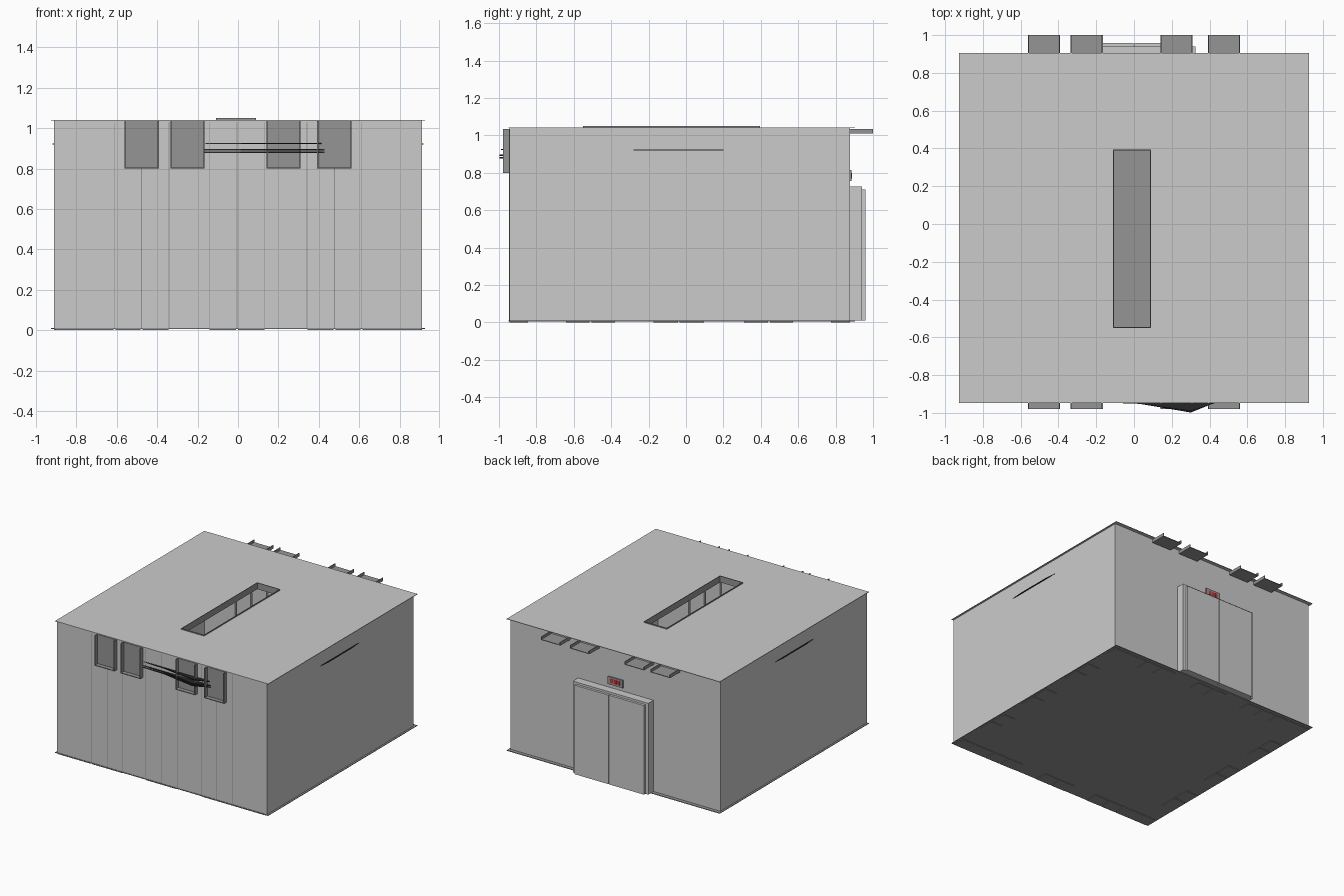
import bpy, bmesh, math
from mathutils import Matrix, Vector

if "Cube" in bpy.data.objects:
    bpy.data.objects.remove(bpy.data.objects["Cube"])


def material(name, col):
    m = bpy.data.materials.new(name)
    m.diffuse_color = (*col, 1)
    m.use_nodes = True
    m.node_tree.nodes["Principled BSDF"].inputs["Base Color"].default_value = m.diffuse_color
    return m


DARK = material("dark_metal", (0.3, 0.3, 0.3))
BLACK = material("black_cable", (0.02, 0.02, 0.02))
RED = material("red_display", (0.7, 0.03, 0.03))


def finish(name, bm, mat=None):
    bmesh.ops.recalc_face_normals(bm, faces=bm.faces)
    me = bpy.data.meshes.new(name)
    bm.to_mesh(me)
    bm.free()
    ob = bpy.data.objects.new(name, me)
    bpy.context.collection.objects.link(ob)
    if mat:
        me.materials.append(mat)
    return ob


def boxes(name, spans, mat=None, spin=None):
    """One object made of boxes given as x0,x1,y0,y1,z0,z1 (optional z turn about a pivot)."""
    bm = bmesh.new()
    for x0, x1, y0, y1, z0, z1 in spans:
        m = Matrix.Translation(((x0 + x1) / 2, (y0 + y1) / 2, (z0 + z1) / 2))
        m = m @ Matrix.Diagonal((x1 - x0, y1 - y0, z1 - z0, 1))
        if spin:
            m = Matrix.Translation(spin[0]) @ Matrix.Rotation(spin[1], 4, 'Z') @ m
        bmesh.ops.create_cube(bm, size=1, matrix=m)
    return finish(name, bm, mat)


def plate(name, pts, z0, z1, mat=None):
    """Flat outline extruded upward."""
    bm = bmesh.new()
    f = bm.faces.new([bm.verts.new((x, y, z0)) for x, y in pts])
    r = bmesh.ops.extrude_face_region(bm, geom=[f])
    bmesh.ops.translate(bm, vec=(0, 0, z1 - z0),
                        verts=[v for v in r["geom"] if isinstance(v, bmesh.types.BMVert)])
    return finish(name, bm, mat)


W, F, B = 0.912, -0.944, 0.876          # inner room limits
CY = (F + B) / 2
T = 0.008

# Walls
boxes("front_wall", [(-W, W, F, F + T, 0.008, 1.038)])
boxes("back_wall", [(-W, W, B - T, B, 0.008, 1.038)])
for s, n in ((-1, "left"), (1, "right")):
    x = sorted((s * W, s * (W - T)))
    boxes(n + "_wall", [(*x, F, B, 0.008, 1.038)])

# Roof with a long light opening
RX, RF, RB = 0.926, -0.948, 0.904
SX0, SX1, SY0, SY1 = -0.11, 0.09, -0.55, 0.395
boxes("roof", [(-RX, SX0, RF, RB, 1.038, 1.042), (SX1, RX, RF, RB, 1.038, 1.042),
               (SX0, SX1, RF, SY0, 1.038, 1.042), (SX0, SX1, SY1, RB, 1.038, 1.042)])
t = 0.005
boxes("roof_opening_rim", [(SX0, SX0 + t, SY0, SY1, 1.0, 1.05), (SX1 - t, SX1, SY0, SY1, 1.0, 1.05),
                           (SX0, SX1, SY0, SY0 + t, 1.0, 1.05), (SX0, SX1, SY1 - t, SY1, 1.0, 1.05)], DARK)

# Floor and its border tiles
boxes("floor", [(-RX, RX, RF, RB, 0.005, 0.01)], DARK)
ticks = [(-0.905, -0.617), (-0.607, -0.482), (-0.472, -0.345), (-0.14, -0.01),
         (0.0, 0.13), (0.345, 0.472), (0.482, 0.607), (0.617, 0.905)]
tiles, ribs = [], []
for a, b in ticks:
    for lst, z0, z1 in ((tiles, 0.0, 0.005), (ribs, 1.018, 1.034)):
        d = 0.1
        lst += [(a, b, F, F + d, z0, z1), (a, b, B - d, B, z0, z1)]
        if abs(a + b) < 1.4:
            lst += [(-W, -W + d, a + CY, b + CY, z0, z1), (W - d, W, a + CY, b + CY, z0, z1)]
boxes("floor_border_tiles", tiles, DARK)
boxes("ceiling_border_panels", [r for r in ribs if abs(r[0] + r[1]) > 0.2])

# Diagonal ribs in the four ceiling corners
for i, (sx, sy) in enumerate(((1, 1), (-1, 1), (-1, -1), (1, -1))):
    pivot = Vector((sx * 0.72, CY + sy * 0.72, 0))
    boxes("ceiling_corner_rib_%d" % i, [(-0.12, 0.12, o, o + 0.015, 1.018, 1.034) for o in (-0.04, 0.03)],
          None, (pivot, math.atan2(sy, sx)))

# Open channels under the ceiling: they pass out at the back and turn down the front wall
L = 0.006
for i, (a, b) in enumerate(((-0.562, -0.392), (-0.335, -0.165), (0.14, 0.31), (0.392, 0.562))):
    boxes("ceiling_channel_%d" % i, [(a, b, F, 1.0, 1.01, 1.015), (a, a + L, F, 1.0, 1.01, 1.035),
                                     (b - L, b, F, 1.0, 1.01, 1.035)], DARK)
    boxes("front_channel_%d" % i, [(a, b, F - 0.004, F, 0.8, 1.035),
                                   (a, a + L, F - 0.035, F, 0.8, 1.035),
                                   (b - L, b, F - 0.035, F, 0.8, 1.035),
                                   (a, b, F - 0.035, F, 0.8, 0.806)], DARK)

# Interior wall panels, with seams that just show on the front
boxes("front_wall_panels", [(a, b, F + T, F + 0.03, 0.01, 1.0) for a, b in ticks])
boxes("front_seams", [(x - 0.002, x + 0.002, F - 0.001, F, 0.01, 1.03)
                      for x in (-0.61, -0.477, -0.342, -0.142, -0.005, 0.132, 0.342, 0.477, 0.61)], DARK)
boxes("back_wall_panels", [(a, b, B - 0.03, B - T, 0.01, 1.0) for a, b in ticks if abs(a + b) > 0.6])
for s, n in ((-1, "left"), (1, "right")):
    x = sorted((s * (W - T), s * (W - 0.03)))
    boxes(n + "_wall_panels", [(*x, a + CY, b + CY, 0.01, 1.0) for a, b in ticks])

# Low cabinets along the right wall
boxes("right_cabinets", [(W - 0.15, W - 0.001, y, y + 0.15, 0.01, 0.29) for y in (-0.355, 0.125)])

# Double door on the back with stepped casing
boxes("door_casing", [(-0.33, 0.325, B, 0.94, 0.01, 0.727)])
boxes("door_leaves", [(-0.305, -0.002, 0.94, 0.959, 0.01, 0.71), (0.002, 0.3, 0.94, 0.959, 0.01, 0.71)])

# Display above the door
boxes("display_frame", [(-0.07, 0.06, B, B + 0.01, 0.755, 0.815)], DARK)
boxes("display_light", [(x, x + 0.022, B + 0.01, B + 0.012, 0.77, 0.8) for x in (-0.045, -0.015, 0.015)], RED)

# Slack black cables that bulge through the walls
for i, (a, b, p, z) in enumerate(((-0.2, 0.44, -0.998, 0.877), (-0.19, 0.44, -0.996, 0.89),
                                  (-0.16, 0.42, -0.99, 0.921))):
    plate("front_cable_%d" % i, [(a, F), (0.03, F - 0.008), (0.3, p), (0.4, F - 0.014), (b, F)],
          z, z + 0.007, BLACK)
for s, n in ((-1, "left"), (1, "right")):
    plate(n + "_cable", [(s * W, -0.28), (s * (W + 0.007), -0.18), (s * (W + 0.007), 0.09), (s * W, 0.2)],
          0.919, 0.925, BLACK)
